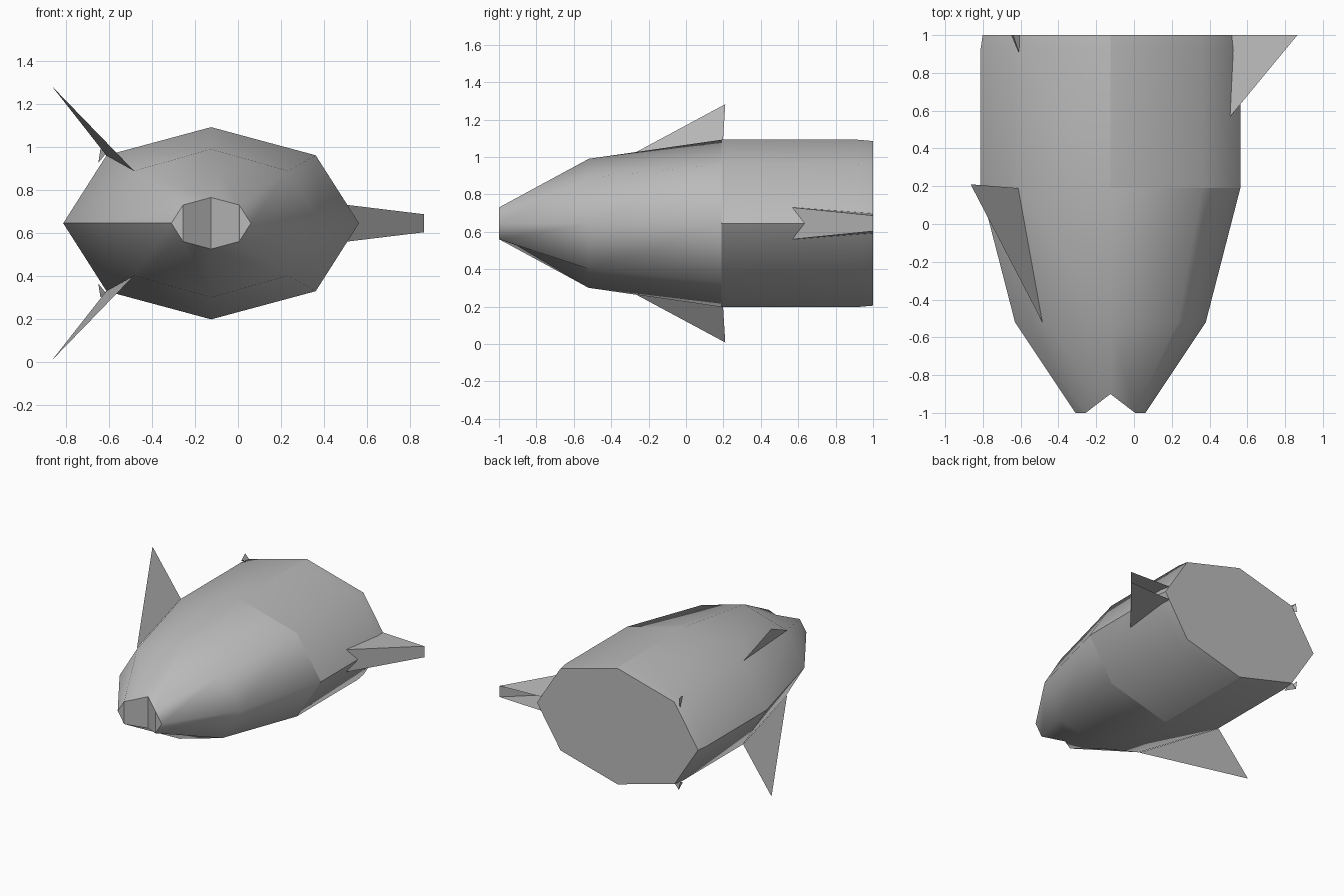
import bpy, bmesh
from math import cos, sin, pi

old = bpy.data.objects.get("Cube")
if old:
    bpy.data.objects.remove(old)

CX, CZ = -0.125, 0.645      # hull axis

grey = bpy.data.materials.new("hull_grey")
grey.use_nodes = True
colour = (0.5, 0.5, 0.5, 1)
grey.diffuse_color = colour
grey.node_tree.nodes["Principled BSDF"].inputs["Base Color"].default_value = colour


def finish(bm, name):
    mesh = bpy.data.meshes.new(name)
    bm.to_mesh(mesh)
    bm.free()
    mesh.materials.append(grey)
    obj = bpy.data.objects.new(name, mesh)
    bpy.context.collection.objects.link(obj)
    return obj


def plates(name, points, faces):
    bm = bmesh.new()
    verts = [bm.verts.new(p) for p in points]
    for f in faces:
        bm.faces.new([verts[i] for i in f])
    return finish(bm, name)


# Hull: eight-sided rings (y, half width, half height), nose to tail
RINGS = [(-1, 0.185, 0.12), (-0.52, 0.505, 0.345), (0.19, 0.688, 0.447),
         (0.92, 0.688, 0.447), (1, 0.676, 0.44)]
bm = bmesh.new()
rings = [[bm.verts.new((CX + rx * cos(i * pi / 4), y, CZ + rz * sin(i * pi / 4)))
          for i in range(8)] for y, rx, rz in RINGS]
for a, b in zip(rings, rings[1:]):
    for i in range(8):
        j = (i + 1) % 8
        bm.faces.new((a[i], a[j], b[j], b[i]))

# Nose cap folded inward at top and bottom, flat tail cap
nose = rings[0]
nose[2].co.y = nose[6].co.y = -0.9
caps = [bm.faces.new([nose[i] for i in ids])
        for ids in ((7, 0, 1), (1, 2, 6, 7), (2, 3, 5, 6), (3, 4, 5))]
caps.append(bm.faces.new(rings[-1]))
bmesh.ops.recalc_face_normals(bm, faces=bm.faces)

# Smooth shell with creases on both sides and round the rear left panels
for f in bm.faces:
    f.smooth = f not in caps


def crease(v, w):
    e = bm.edges.get((v, w))
    if e:
        e.smooth = False


for k in range(len(rings) - 1):
    crease(rings[k][4], rings[k + 1][4])
    if k >= 2:
        for i in (0, 2, 6):
            crease(rings[k][i], rings[k + 1][i])
for i in range(8):
    j = (i + 1) % 8
    crease(nose[i], nose[j])
    crease(rings[-1][i], rings[-1][j])
    if i in (0, 1, 6, 7):
        crease(rings[2][i], rings[2][j])
finish(bm, "hull")

# Right side fins, mirrored above and below, with small tail spurs
for side, s in (("upper", 1), ("lower", -1)):
    plates(side + "_right_fin",
           [(-0.485, -0.52, CZ + s * 0.245), (-0.613, 0.19, CZ + s * 0.316),
            (-0.865, 0.21, CZ + s * 0.637)], [(0, 1, 2)])
    plates(side + "_tail_spur",
           [(-0.61, 0.91, CZ + s * 0.33), (-0.64, 1, CZ + s * 0.345),
            (-0.6, 1, CZ + s * 0.30), (-0.65, 1, CZ + s * 0.28)],
           [(0, 1, 2), (0, 3, 1)])

# Left fin: hollow wedge, open at the rear
points = []
for s in (1, -1):
    points += [(0.51, 0.57, CZ + s * 0.085), (0.865, 1, CZ + s * 0.042),
               (0.45, 1, CZ + s * 0.055)]
plates("left_fin", points, [(0, 3, 4, 1), (0, 1, 2), (3, 5, 4)])
